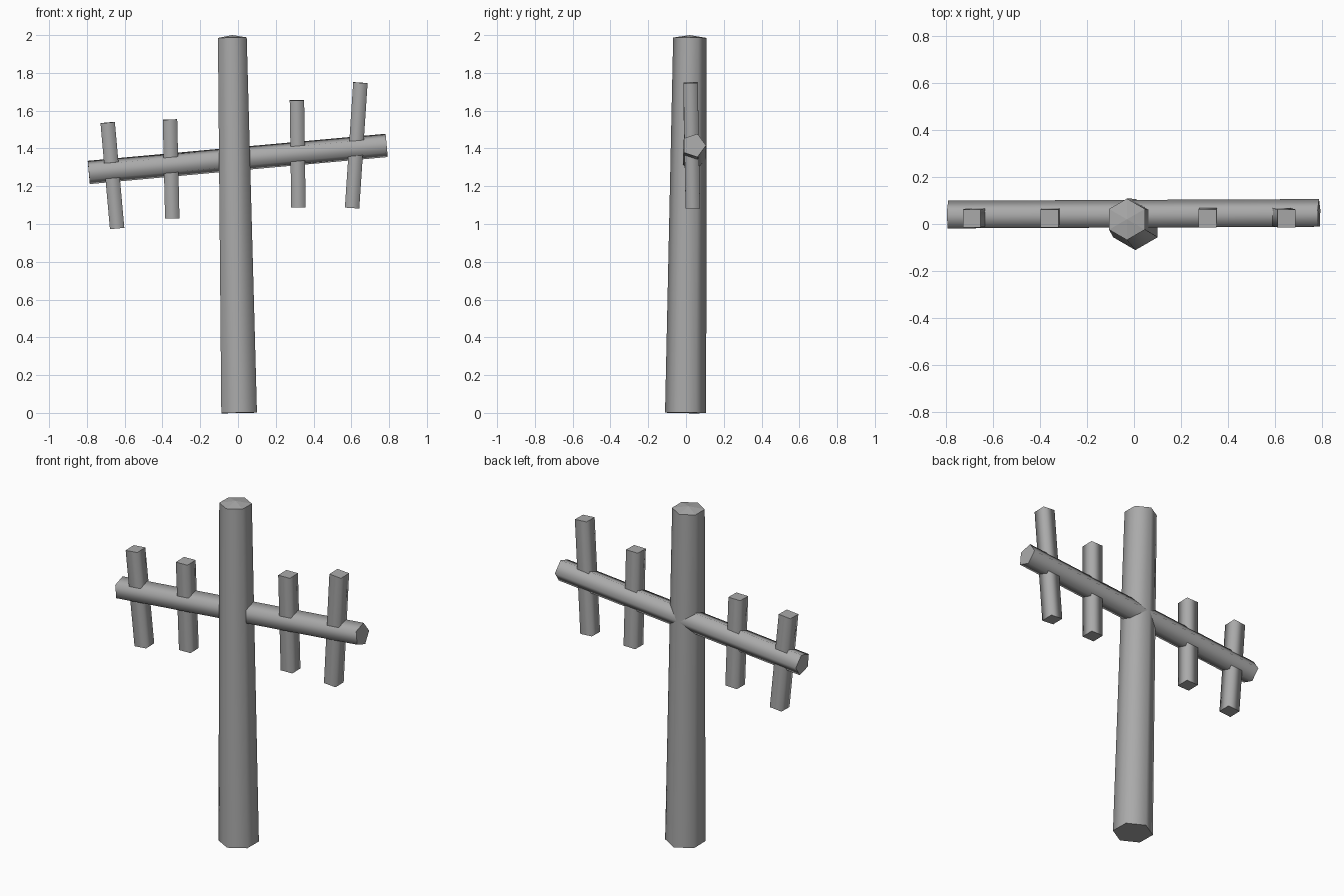
import bpy, bmesh
from math import cos, sin, pi
from mathutils import Vector

cube = bpy.data.objects.get("Cube")
if cube:
    bpy.data.objects.remove(cube, do_unlink=True)

# One plain grey for the whole model
grey = bpy.data.materials.new("weathered_grey")
grey.use_nodes = True
colour = (0.4, 0.4, 0.4, 1)
grey.diffuse_color = colour
grey.node_tree.nodes["Principled BSDF"].inputs["Base Color"].default_value = colour


def post(name, start, end, r_start, r_end, sides, phase=0.0, peak=0.0):
    """Straight tapered prism between two points, smooth sides and crisp ends."""
    start, end = Vector(start), Vector(end)
    axis = (end - start).normalized()
    back = Vector((0, 1, 0))
    u = (back - axis * back.dot(axis)).normalized()
    v = axis.cross(u)
    bm = bmesh.new()

    def ring(centre, radius):
        angles = [phase + 2 * pi * i / sides for i in range(sides)]
        return [bm.verts.new(centre + (u * cos(a) + v * sin(a)) * radius) for a in angles]

    low, high = ring(start, r_start), ring(end, r_end)
    for i in range(sides):
        j = (i + 1) % sides
        bm.faces.new((low[i], low[j], high[j], high[i])).smooth = True
    caps = [bm.faces.new(low[::-1]), bm.faces.new(high)]
    for cap in caps:
        for edge in cap.edges:
            edge.smooth = False
    if peak:
        tip = bmesh.ops.poke(bm, faces=[caps[1]])["verts"][0]
        tip.co += axis * peak
    mesh = bpy.data.meshes.new(name)
    bm.to_mesh(mesh)
    bm.free()
    mesh.materials.append(grey)
    obj = bpy.data.objects.new(name, mesh)
    bpy.context.collection.objects.link(obj)
    return obj


# Leaning six-sided pole with a shallow pointed top
post("pole", (0.006, -0.002, 0), (-0.03, 0.02, 1.986), 0.109, 0.088, 6, peak=0.014)

# Tilted five-sided crossbar
post("crossbar", (-0.79, 0.034, 1.273), (0.787, 0.041, 1.416), 0.065, 0.065, 5)

# Square pegs through the crossbar: bottom x, z and top x, z
pegs = {
    "peg_outer_right": (-0.64, 0.977, -0.69, 1.537),
    "peg_inner_right": (-0.348, 1.03, -0.36, 1.553),
    "peg_inner_left": (0.32, 1.088, 0.312, 1.655),
    "peg_outer_left": (0.604, 1.085, 0.648, 1.748),
}
for name, (x0, z0, x1, z1) in pegs.items():
    post(name, (x0, 0.036, z0), (x1, 0.024, z1), 0.054, 0.054, 4, phase=pi / 4)
